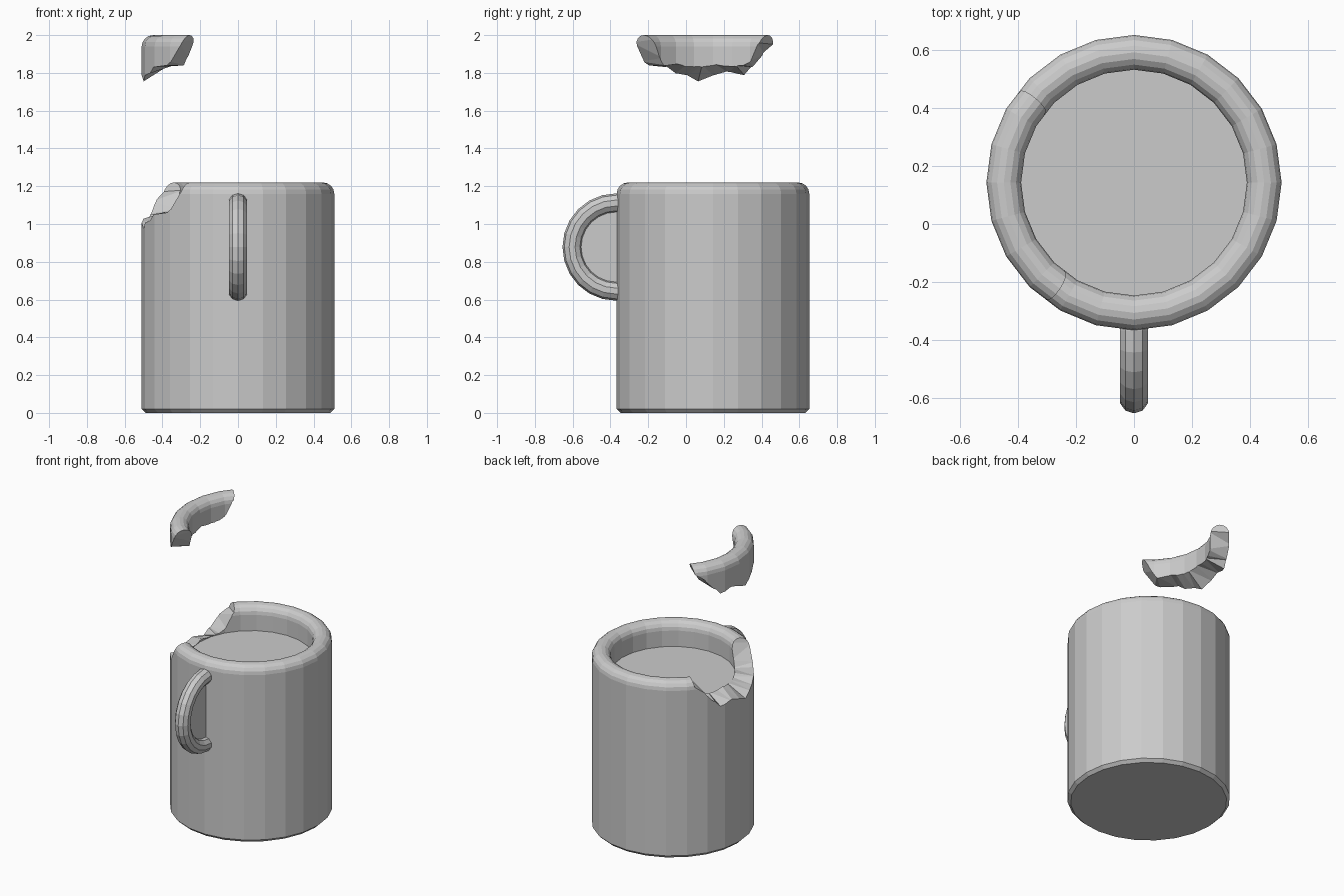
import bpy, bmesh
from math import sin, cos, pi, radians
from mathutils import Vector, Matrix

if "Cube" in bpy.data.objects:
    bpy.data.objects.remove(bpy.data.objects["Cube"])

CY = 0.143      # y of the mug axis
R, RI = 0.51, 0.39
TOP, FLOOR = 1.22, 1.05


def make_object(name, bm):
    bmesh.ops.recalc_face_normals(bm, faces=bm.faces[:])
    mesh = bpy.data.meshes.new(name)
    bm.to_mesh(mesh)
    bm.free()
    ob = bpy.data.objects.new(name, mesh)
    bpy.context.collection.objects.link(ob)
    return ob


def lathe(name, profile, sides):
    bm = bmesh.new()
    vs = [bm.verts.new((r, CY, z)) for r, z in profile]
    es = [bm.edges.new(p) for p in zip(vs, vs[1:])]
    bmesh.ops.spin(bm, geom=vs + es, cent=(0, CY, 0), axis=(0, 0, 1),
                   angle=2 * pi, steps=sides, use_duplicate=False)
    bmesh.ops.remove_doubles(bm, verts=bm.verts[:], dist=1e-4)
    bmesh.ops.dissolve_degenerate(bm, edges=bm.edges[:], dist=1e-4)
    return make_object(name, bm)


def apply_boolean(ob, cutter, operation):
    mod = ob.modifiers.new("break", 'BOOLEAN')
    mod.object, mod.operation, mod.solver = cutter, operation, 'EXACT'
    bpy.context.view_layer.objects.active = ob
    bpy.ops.object.modifier_apply(modifier=mod.name)


# Mug body: wall with a fully rounded rim and a high inner floor
rr = (R - RI) / 2
rim = [((R + RI) / 2 + rr * cos(pi * i / 8), TOP - rr + rr * sin(pi * i / 8))
       for i in range(9)]
profile = [(0, 0), (R - 0.02, 0), (R, 0.02)] + rim + [(RI, FLOOR), (0, FLOOR)]
mug = lathe("mug_body", profile, 24)
fragment = lathe("rim_fragment", profile, 24)

# Jagged break volume: angle, height at the inner wall, height at the outer wall
BREAK = [(137, 1.30, 1.30), (141, 1.18, 1.17), (149, 1.08, 1.12),
         (156, 1.06, 1.05), (161, 1.06, 1.00), (171, 1.06, 1.02),
         (179, 1.07, 1.00), (189, 1.06, 0.96), (196, 1.06, 1.00),
         (203, 1.06, 1.01), (209, 1.07, 1.05), (222, 1.06, 1.06),
         (226, 1.10, 1.08), (234, 1.20, 1.18), (238, 1.30, 1.30)]
bm = bmesh.new()
loops = []
for deg, zi, zo in BREAK:
    c, s = cos(radians(deg)), sin(radians(deg))
    section = ((0.37, zi), (0.53, zo), (0.53, 1.4), (0.37, 1.4))
    loops.append([bm.verts.new((r * c, CY + r * s, z)) for r, z in section])
for a, b in zip(loops, loops[1:]):
    for i in range(4):
        j = (i + 1) % 4
        bm.faces.new((a[i], a[j], b[j], b[i]))
bm.faces.new(loops[0])
bm.faces.new(loops[-1])
bmesh.ops.triangulate(bm, faces=bm.faces[:])
cutter = make_object("break_cutter", bm)
cutter.hide_render = True

# Broken mug and the matching piece floating above it
apply_boolean(mug, cutter, 'DIFFERENCE')
apply_boolean(fragment, cutter, 'INTERSECT')
fragment.data.transform(Matrix.Translation((0, 0, 2.0 - TOP)))
bpy.data.objects.remove(cutter)

# Handle: half ring of round section, ends sunk into the wall
HY, HZ, HR, TUBE = -0.37, 0.878, 0.233, 0.051
path = [(Vector((0, -0.33, HZ + HR)), Vector((0, 0, 1)))]
for i in range(13):
    a = pi * i / 12
    d = Vector((0, -sin(a), cos(a)))
    path.append((Vector((0, HY, HZ)) + d * HR, d))
path.append((Vector((0, -0.33, HZ - HR)), Vector((0, 0, -1))))
bm = bmesh.new()
rings = []
for p, d in path:
    rings.append([bm.verts.new(p + TUBE * (d * cos(t) + Vector((1, 0, 0)) * sin(t)))
                  for t in (2 * pi * k / 10 for k in range(10))])
for a, b in zip(rings, rings[1:]):
    for i in range(10):
        j = (i + 1) % 10
        bm.faces.new((a[i], a[j], b[j], b[i]))
bm.faces.new(rings[0])
bm.faces.new(rings[-1])
make_object("handle", bm)

# Thin web filling the handle opening
bm = bmesh.new()
face = bm.faces.new([bm.verts.new(p + Vector((-0.01, 0, 0))) for p, d in path])
ext = bmesh.ops.extrude_face_region(bm, geom=[face])
bmesh.ops.translate(bm, vec=(0.02, 0, 0),
                    verts=[g for g in ext["geom"] if isinstance(g, bmesh.types.BMVert)])
make_object("handle_web", bm)
